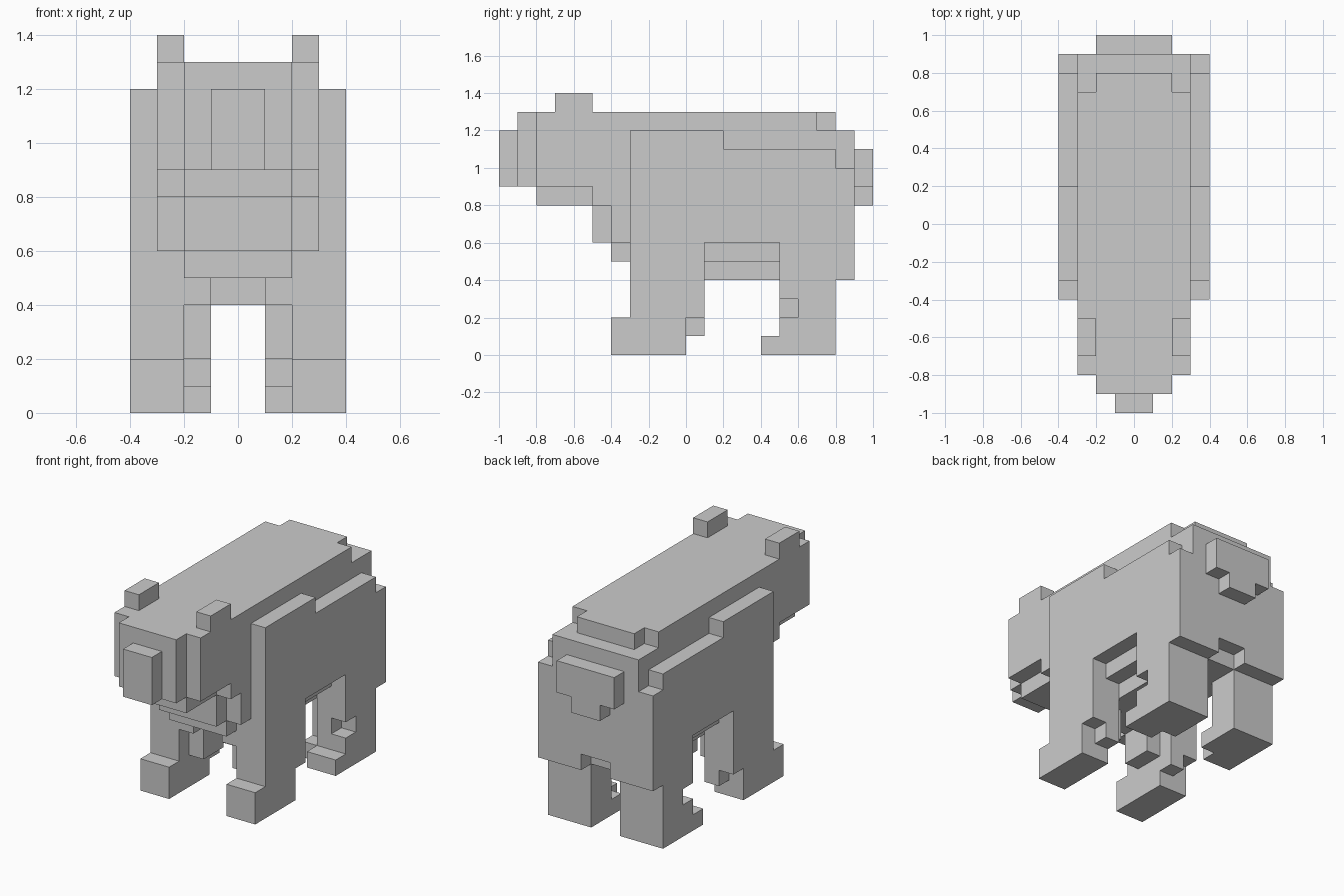
import bpy, bmesh, math
from mathutils import Vector

if "Cube" in bpy.data.objects:
    bpy.data.objects.remove(bpy.data.objects["Cube"])

UNIT = 0.1   # block size
parts = {}   # part name -> set of block positions


def cells(xs, ys, zs):
    """Block positions of a box, together with its mirror image."""
    out = set()
    for x in range(*xs):
        for y in range(*ys):
            for z in range(*zs):
                out |= {(x, y, z), (-1 - x, y, z)}
    return out


def add(name, xs, ys, zs):
    parts.setdefault(name, set()).update(cells(xs, ys, zs))


def mid(name, half_width, ys, zs):
    add(name, (0, half_width), ys, zs)


# Head and neck: the underside steps down, deeper in the middle
mid("snout", 1, (-10, -9), (9, 12))
mid("head", 2, (-9, -8), (9, 13))
for front, inner, outer in ((-8, 8, 9), (-5, 6, 8), (-4, 5, 6)):
    mid("neck", 2, (front, -3), (inner, 13))
    mid("neck", 3, (front, -3), (outer, 13))
add("ears", (2, 3), (-7, -5), (13, 14))

# Torso with stepped back and flanks
mid("torso", 3, (-3, 9), (5, 12))
for width, back in ((3, 7), (2, 8)):
    mid("torso", width, (-3, back), (12, 13))
for back, top in ((2, 12), (8, 11), (9, 10)):
    add("flanks", (3, 4), (-3, back), (6, top))
mid("belly", 1, (-2, 8), (4, 5))
add("belly", (1, 2), (-3, 5), (4, 5))
add("rump", (1, 4), (5, 9), (4, 6))

# Tail
mid("tail", 2, (9, 10), (9, 11))
mid("tail", 1, (9, 10), (8, 9))

# Front legs with paw and heel
add("front_legs", (2, 4), (-3, 1), (2, 6))
add("front_legs", (1, 2), (-2, 0), (2, 4))
add("front_paws", (2, 4), (-4, 0), (0, 2))
add("front_paws", (2, 3), (0, 1), (1, 2))

# Back legs with a notch in the outer front edge
add("back_legs", (1, 4), (6, 8), (1, 4))
add("back_legs", (2, 4), (5, 6), (1, 4))
parts["back_legs"] -= cells((3, 4), (5, 6), (2, 3))
add("back_paws", (1, 4), (5, 8), (0, 1))
add("back_paws", (2, 4), (4, 5), (0, 1))

solid = set().union(*parts.values())


def build(name, own):
    """Skin only outward sides of a part, so joints leave no inner walls."""
    bm = bmesh.new()
    for cell in sorted(own):
        for axis in range(3):
            for sign in (-1, 1):
                n = Vector()
                n[axis] = sign
                if tuple(int(a + b) for a, b in zip(cell, n)) in solid:
                    continue
                u = Vector()
                u[(axis + 1) % 3] = 0.5
                v = n.cross(u)
                centre = Vector(cell) + Vector([0.5] * 3) + n / 2
                bm.faces.new([bm.verts.new((centre + d) * UNIT)
                              for d in (-u - v, u - v, u + v, v - u)])
    bmesh.ops.remove_doubles(bm, verts=bm.verts, dist=0.001)
    # merge flat areas into single faces
    bmesh.ops.dissolve_limit(bm, angle_limit=math.radians(1),
                             verts=bm.verts, edges=bm.edges)
    mesh = bpy.data.meshes.new(name)
    bm.to_mesh(mesh)
    bm.free()
    bpy.context.collection.objects.link(bpy.data.objects.new(name, mesh))


taken = set()
for name, own in parts.items():
    build(name, own - taken)
    taken |= own
